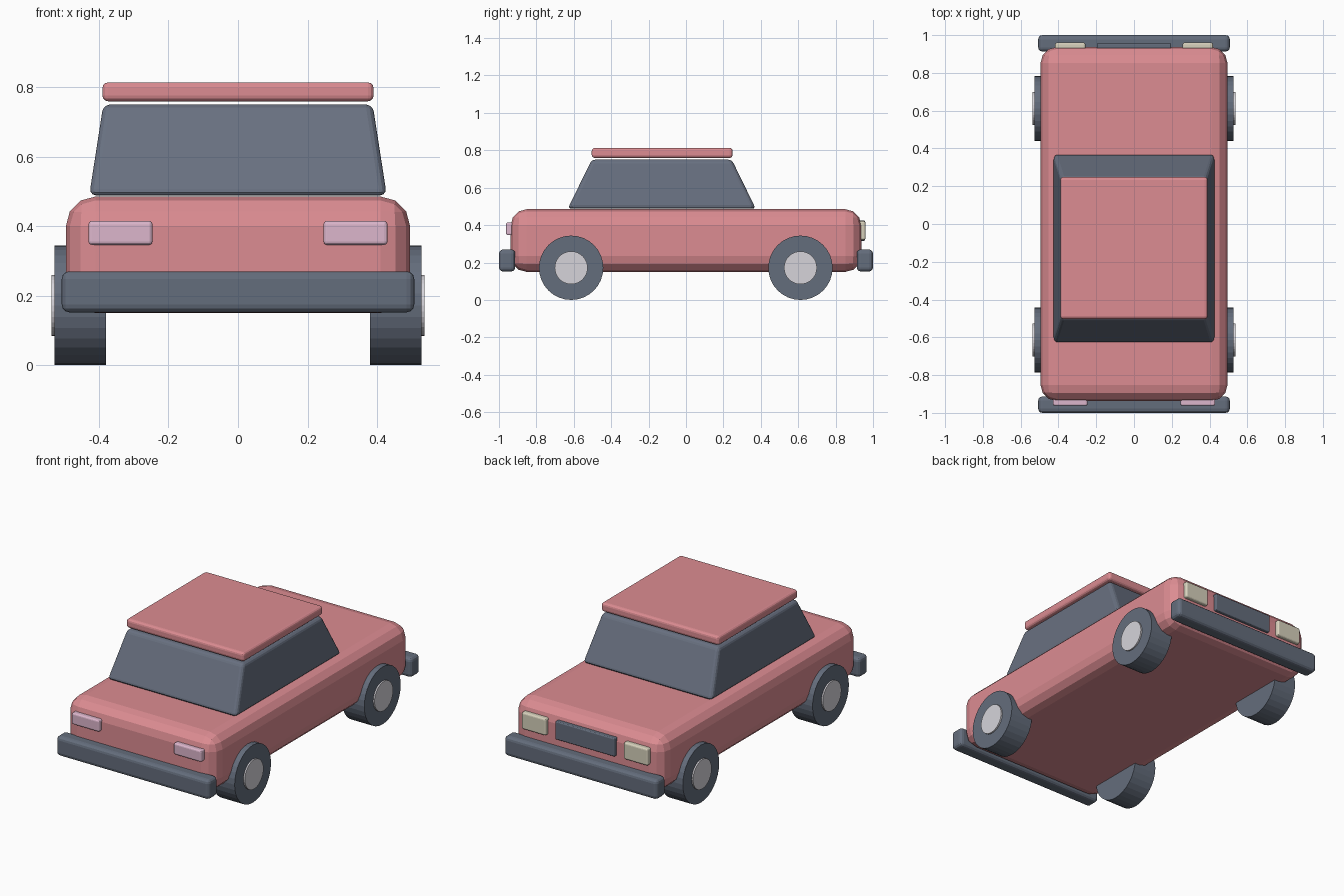
import bpy, bmesh, math
from mathutils import Matrix

if "Cube" in bpy.data.objects:
    bpy.data.objects.remove(bpy.data.objects["Cube"], do_unlink=True)


def material(name, srgb):
    lin = [((c / 255 + 0.055) / 1.055) ** 2.4 for c in srgb] + [1.0]
    m = bpy.data.materials.new(name)
    m.use_nodes = True
    m.diffuse_color = lin
    m.node_tree.nodes["Principled BSDF"].inputs["Base Color"].default_value = lin
    return m


PINK = material("rose paint", (220, 140, 146))
SLATE = material("slate glass", (104, 112, 128))
RUBBER = material("dark trim", (100, 109, 124))
LILAC = material("lilac lamp", (220, 182, 204))
CREAM = material("cream lamp", (215, 209, 188))
SILVER = material("silver hub", (214, 212, 218))


def finish(name, bm, mat):
    bmesh.ops.recalc_face_normals(bm, faces=bm.faces)
    me = bpy.data.meshes.new(name)
    bm.to_mesh(me)
    bm.free()
    me.materials.append(mat)
    ob = bpy.data.objects.new(name, me)
    bpy.context.collection.objects.link(ob)
    return ob


def box(name, mat, x, y, z, bevel, segments=3, taper=(1, 1)):
    """Rounded box between the (low, high) limits; taper shrinks its top."""
    bm = bmesh.new()
    bmesh.ops.create_cube(bm, size=1)
    for v in bm.verts:
        tx, ty = taper if v.co.z > 0 else (1, 1)
        v.co.x = sum(x) / 2 + v.co.x * (x[1] - x[0]) * tx
        v.co.y = sum(y) / 2 + v.co.y * (y[1] - y[0]) * ty
        v.co.z = sum(z) / 2 + v.co.z * (z[1] - z[0])
    bmesh.ops.bevel(bm, geom=bm.edges[:], offset=bevel, segments=segments,
                    profile=0.5, affect='EDGES', clamp_overlap=True)
    return finish(name, bm, mat)


def disc(name, mat, radius, x, y, z, sides=32):
    """Cylinder lying along x between the two x limits."""
    bm = bmesh.new()
    place = Matrix.Translation((sum(x) / 2, y, z)) @ Matrix.Rotation(math.pi / 2, 4, 'Y')
    bmesh.ops.create_cone(bm, cap_ends=True, segments=sides, radius1=radius,
                          radius2=radius, depth=abs(x[1] - x[0]), matrix=place)
    return finish(name, bm, mat)


# Body shell, window block and roof panel
box("body", PINK, (-0.495, 0.495), (-0.937, 0.937), (0.15, 0.485), 0.085)
box("cabin", SLATE, (-0.428, 0.428), (-0.632, 0.373), (0.488, 0.75), 0.02,
    taper=(0.905, 0.745))
box("roof", PINK, (-0.39, 0.39), (-0.504, 0.249), (0.759, 0.813), 0.016)

# Bumpers
box("front_bumper", RUBBER, (-0.507, 0.507), (-1.0, -0.913), (0.152, 0.27), 0.022)
box("rear_bumper", RUBBER, (-0.507, 0.507), (0.913, 1.0), (0.152, 0.27), 0.022)

# Lamps on both ends and the dark rear panel
for side, s in (("left", 1), ("right", -1)):
    box("front_lamp_" + side, LILAC, sorted((s * 0.246, s * 0.43)),
        (-0.962, -0.92), (0.346, 0.415), 0.01)
    box("rear_lamp_" + side, CREAM, sorted((s * 0.257, s * 0.418)),
        (0.92, 0.96), (0.32, 0.421), 0.01)
box("rear_panel", RUBBER, (-0.197, 0.197), (0.92, 0.957), (0.316, 0.424), 0.006)

# Wheels and hubs
for side, s in (("left", 1), ("right", -1)):
    for end, y in (("front", -0.614), ("rear", 0.612)):
        disc(f"{end}_wheel_{side}", RUBBER, 0.172, (s * 0.38, s * 0.528), y, 0.172)
        disc(f"{end}_hub_{side}", SILVER, 0.088, (s * 0.39, s * 0.537), y, 0.172)
